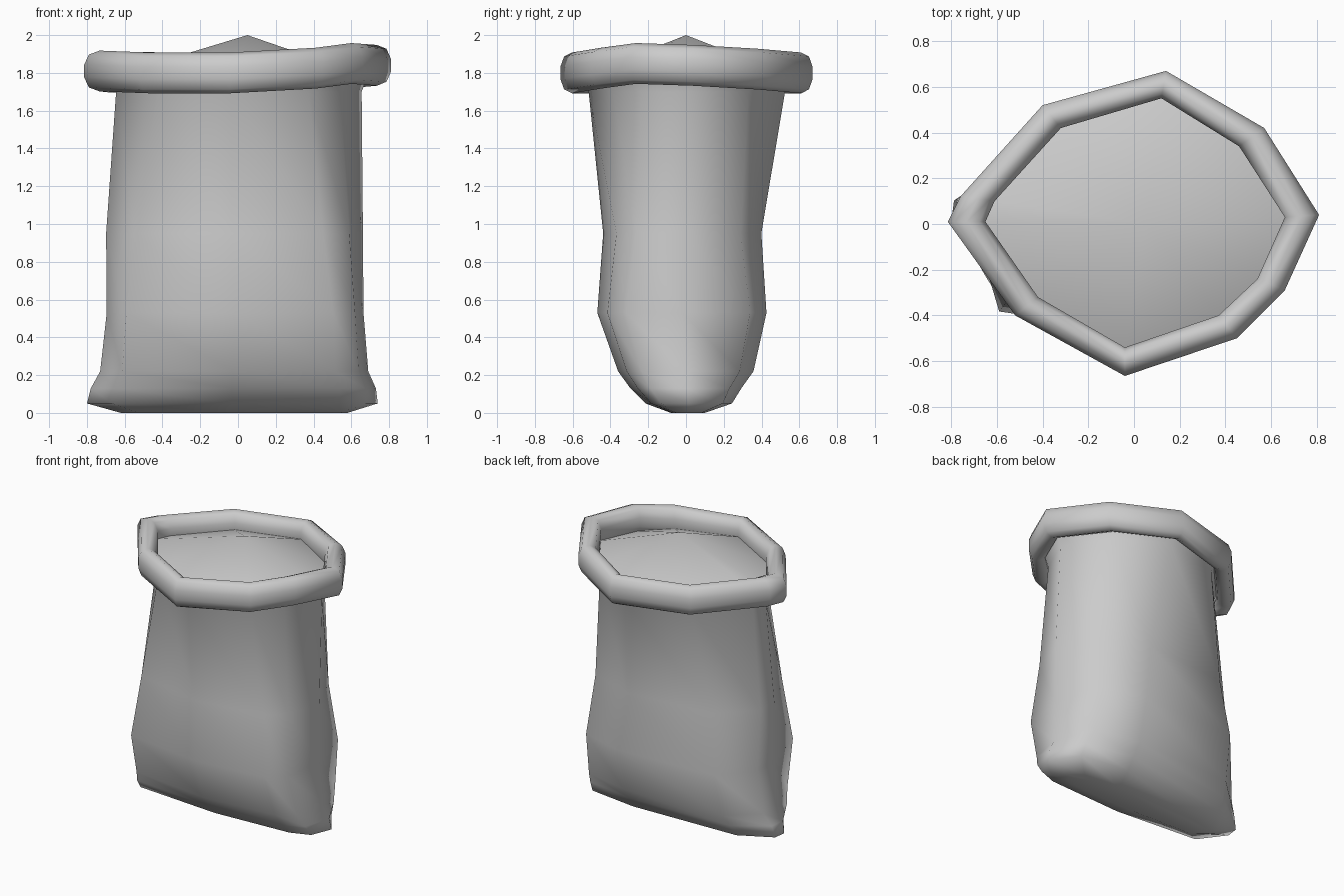
import bpy, bmesh, math

cube = bpy.data.objects.get("Cube")
if cube:
    bpy.data.objects.remove(cube, do_unlink=True)

cloth = bpy.data.materials.new("grey cloth")
cloth.use_nodes = True
cloth.diffuse_color = (0.6, 0.6, 0.6, 1)
cloth.node_tree.nodes["Principled BSDF"].inputs["Base Color"].default_value = (0.6, 0.6, 0.6, 1)

# Mouth outline: inner and outer corner of the rolled rim, and its mid height
INNER = [(-.65, .01), (-.61, .10), (-.32, .42), (.12, .55), (.46, .34), (.66, .03),
         (.54, -.24), (.37, -.40), (-.04, -.54), (-.42, -.32)]
OUTER = [(-.815, .01), (-.76, .12), (-.40, .52), (.14, .67), (.57, .42), (.81, .04),
         (.66, -.29), (.45, -.50), (-.04, -.665), (-.52, -.40)]
HEIGHT = [1.81, 1.805, 1.80, 1.80, 1.82, 1.84, 1.85, 1.825, 1.80, 1.80]


def loft(name, rings, loop=False, cap=False, apex=None, angle=180):
    """Skin a list of closed rings, optionally looped, capped or fanned to a tip."""
    bm = bmesh.new()
    rows = [[bm.verts.new(p) for p in ring] for ring in rings]
    pairs = list(zip(rows, rows[1:])) + ([(rows[-1], rows[0])] if loop else [])
    n = len(rows[0])
    for a, b in pairs:
        for i in range(n):
            j = (i + 1) % n
            bm.faces.new((a[i], a[j], b[j], b[i]))
    if cap:
        bm.faces.new(rows[0])
    if apex:
        tip = bm.verts.new(apex)
        for i in range(n):
            bm.faces.new((rows[-1][i], rows[-1][(i + 1) % n], tip))
    bmesh.ops.recalc_face_normals(bm, faces=bm.faces)
    mesh = bpy.data.meshes.new(name)
    bm.to_mesh(mesh)
    bm.free()
    mesh.materials.append(cloth)
    ob = bpy.data.objects.new(name, mesh)
    bpy.context.collection.objects.link(ob)
    bpy.ops.object.select_all(action="DESELECT")
    ob.select_set(True)
    bpy.context.view_layer.objects.active = ob
    bpy.ops.object.shade_smooth_by_angle(angle=math.radians(angle))
    return ob


def swell(c):
    """Push a unit coordinate outward, keeping the middle lines straight."""
    return 0 if abs(c) < .1 else math.copysign(abs(c) ** .55, c)


def section(z, cx, hx, cy, hy, pillow):
    """Mouth outline resized and blended toward a boxy pillow shape."""
    ring = []
    for x, y in INNER:
        u, v = x / .655, y / .545
        r = math.hypot(u, v)
        u += (swell(u / r) - u) * pillow
        v += (swell(v / r) - v) * pillow
        ring.append((cx + hx * u, cy + hy * v, z))
    return ring


# Sack body from the bottom panel and pinched corners up to the mouth,
# closed by the heaped contents
levels = [(.00, -.02, .60, .01, .09, 1),
          (.05, -.03, .77, .015, .23, .9),
          (.13, -.025, .755, .00, .295, .9),
          (.22, -.02, .71, .00, .36, .95),
          (.53, -.015, .68, -.02, .45, 1),
          (.95, -.02, .68, -.02, .42, .65),
          (1.70, .00, .65, .00, .52, .05),
          (1.78, .00, .68, .00, .56, 0)]
loft("sack_body", [section(*lv) for lv in levels], cap=True, angle=75)
loft("heaped_contents", [section(*levels[-1])], apex=(.05, 0, 2.0))

# Rolled rim: rounded tube swept round the mouth
SIDES = 10
rim = []
for (ix, iy), (ox, oy), z in zip(INNER, OUTER, HEIGHT):
    ring = []
    for k in range(SIDES):
        a = 2 * math.pi * (k + .5) / SIDES
        c, s = math.cos(a), math.sin(a)
        t = .5 + .5 * math.copysign(min(1, abs(c) ** .8 * 1.04), c)
        ring.append((ix + (ox - ix) * t, iy + (oy - iy) * t, z + .108 * s))
    rim.append(ring)
loft("rolled_rim", rim, loop=True)
